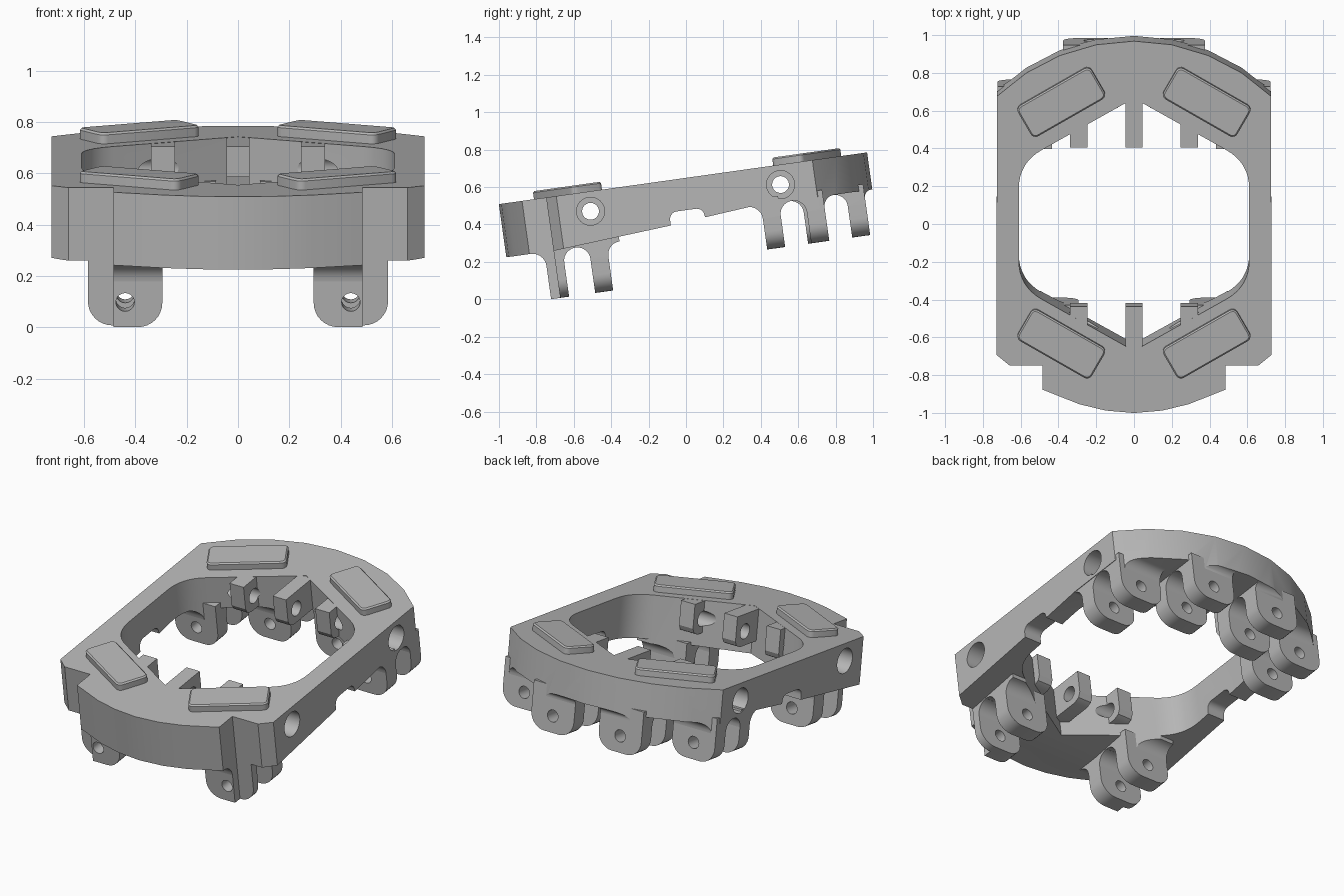
import bpy, bmesh, math
from math import sin, cos, pi, radians
from mathutils import Matrix

if "Cube" in bpy.data.objects:
    bpy.data.objects.remove(bpy.data.objects["Cube"], do_unlink=True)

TILT = radians(8)
TOP = 0.643

grey = bpy.data.materials.new("plain_grey")
grey.use_nodes = True
grey.diffuse_color = (0.47, 0.47, 0.47, 1)
grey.node_tree.nodes["Principled BSDF"].inputs["Base Color"].default_value = (0.47, 0.47, 0.47, 1)


def prism(name, pts, axis, lo, hi):
    """Extrude a 2D profile along x (y,z points), y (x,z points) or z (x,y points)."""
    place = {"x": lambda a, b, t: (t, a, b),
             "y": lambda a, b, t: (a, t, b),
             "z": lambda a, b, t: (a, b, t)}[axis]
    bm = bmesh.new()
    low = [bm.verts.new(place(a, b, lo)) for a, b in pts]
    high = [bm.verts.new(place(a, b, hi)) for a, b in pts]
    bm.faces.new(low)
    bm.faces.new(high)
    for i in range(len(pts)):
        j = (i + 1) % len(pts)
        bm.faces.new((low[i], low[j], high[j], high[i]))
    bmesh.ops.recalc_face_normals(bm, faces=bm.faces)
    mesh = bpy.data.meshes.new(name)
    bm.to_mesh(mesh)
    bm.free()
    mesh.materials.append(grey)
    obj = bpy.data.objects.new(name, mesh)
    bpy.context.collection.objects.link(obj)
    return obj


def combine(target, other, operation):
    """Apply a boolean and discard the second object."""
    mod = target.modifiers.new("cut", "BOOLEAN")
    mod.operation = operation
    mod.solver = "EXACT"
    mod.object = other
    bpy.context.view_layer.update()
    done = target.evaluated_get(bpy.context.evaluated_depsgraph_get())
    mesh = bpy.data.meshes.new_from_object(done)
    target.modifiers.clear()
    target.data = mesh
    bpy.data.objects.remove(other, do_unlink=True)


def arc(cx, cy, r, a0, a1, n=8):
    return [(cx + r * cos(radians(a0 + (a1 - a0) * i / n)),
             cy + r * sin(radians(a0 + (a1 - a0) * i / n))) for i in range(n + 1)]


def circle(cx, cy, r, n=28):
    return arc(cx, cy, r, 0, 360 - 360 / n, n - 1)


def mirrored(half):
    """Close a right-hand outline with its mirror image across x = 0."""
    return half + [(-x, y) for x, y in reversed(half) if x > 1e-6]


def corner(p, q, s, cut, n=8):
    """Round corner q between p and s with a quadratic curve."""
    def toward(a, b):
        d = math.dist(a, b)
        return [a[k] + (b[k] - a[k]) * cut / d for k in (0, 1)]
    a, b = toward(q, p), toward(q, s)
    return [tuple(a[k] * (1 - t) ** 2 + 2 * q[k] * t * (1 - t) + b[k] * t * t for k in (0, 1))
            for t in [i / n for i in range(n + 1)]]


# Ring plan: curved ends, stepped front shoulders, hexagonal opening
R = 1.04
half = [(0, -0.92), (0.15, -0.907), (0.29, -0.873), (0.485, -0.795), (0.485, -0.665),
        (0.66, -0.665), (0.727, -0.61)]
half += [(R * sin(radians(a)), 1.068 - R + R * cos(radians(a))) for a in (44.3, 33.3, 22.2, 11.1)]
half += [(0, 1.068)]
ring = prism("ring_plan", mirrored(half), "z", 0, TOP)
front, back = (0, -0.588), (0, 0.762)
fc, bc = (0.61, -0.243), (0.61, 0.417)
opening = [front] + corner(front, fc, bc, 0.14) + corner(fc, bc, back, 0.14) + [back]
combine(ring, prism("opening", mirrored(opening), "z", -0.5, 1), "DIFFERENCE")

# Side profile: tapering underside with a notch halfway along
ZF, ZB = 0.356, 0.443
side = [(-1.2, TOP + 0.1), (-1.2, ZF), (-0.65, ZF), (-0.025, 0.402)]
side += arc(0.015, 0.432, 0.04, 180, 90, 5) + arc(0.12, 0.432, 0.04, 90, 0, 5)
side += [(0.162, 0.42), (0.42, ZB), (1.2, ZB), (1.2, TOP + 0.1)]
frame = prism("frame", side, "x", -1, 1)

# Lug pairs: (centre x, near start, spacing, underside height, lug foot, outer fillet, inner fillet)
THICK, GAP, HALF = 0.097, 0.238, 0.145
pairs = [("front_tab", 0.44, -0.714, ZF, 0.101, 0.075, 0.07),
         ("back_corner_tab", 0.578, 0.467, ZB, 0.203, 0.075, 0.06),
         ("back_middle_tab", 0.23, 0.688, ZB, 0.203, 0.07, 0.038)]


def flare(y, z, r1, r2):
    """Root of a tab with concave fillets either side."""
    up = z + 0.03
    pts = [(y - r1, up)] + arc(y - r1, z - r1, r1, 90, 0, 7)
    pts += arc(y + THICK + r2, z - r2, r2, 180, 90, 7) + [(y + THICK + r2, up)]
    return pts


for name, cx, y0, z, foot, r1, r2 in pairs:
    for s in (-1, 1):
        for k in (0, 1):
            y = y0 + k * GAP
            ra, rb = (r1, 0.07) if k == 0 else (0.07, r2)
            root = prism("root", flare(y, z, ra, rb), "x", s * cx - HALF, s * cx + HALF)
            combine(frame, root, "UNION")
combine(frame, ring, "INTERSECT")

# Pin bores with wide counterbores on both flanks
PINS = [(-0.44, 0.537), (0.586, 0.537)]
for y, z in PINS:
    combine(frame, prism("bore", circle(y, z, 0.045), "x", -1, 1), "DIFFERENCE")
    for s in (-1, 1):
        wide = prism("counterbore", circle(y, z, 0.075), "x", *sorted((s * 0.6, s * 0.9)))
        combine(frame, wide, "DIFFERENCE")
parts = [frame]

# Hanging tabs with rounded feet and bolt holes
for name, cx, y0, z, foot, r1, r2 in pairs:
    for s, hand in ((-1, "right"), (1, "left")):
        x, r, up = s * cx, 0.095, z + 0.035
        shape = [(x - HALF, up)] + arc(x - HALF + r, foot + r, r, 180, 270)
        shape += arc(x + HALF - r, foot + r, r, 270, 360) + [(x + HALF, up)]
        for k in (0, 1):
            y = y0 + k * GAP
            tab = prism(f"{hand}_{name}_{k + 1}", shape, "y", y, y + THICK)
            if name == "front_tab" and k == 0:
                edge = sorted((s * 0.485, s * 0.8))
                step = [(edge[0], -0.8), (edge[1], -0.8), (edge[1], -0.665), (edge[0], -0.665)]
                combine(tab, prism("step", step, "z", -0.2, 1), "DIFFERENCE")
            hole = prism("hole", circle(x, foot + 0.098, 0.036, 20), "y", y - 0.1, y + 0.2)
            combine(tab, hole, "DIFFERENCE")
            parts.append(tab)

# Hinge fingers reaching into the opening
for (py, pz), d, end in ((PINS[0], -1, "front"), (PINS[1], 1, "back")):
    for label, lo, hi, depth in (("right", -0.34, -0.245, 0.07), ("middle", -0.045, 0.045, 0.2),
                                 ("left", 0.245, 0.34, 0.07)):
        tip, root = py - d * 0.088, py + d * depth
        low = pz - 0.085
        shape = [(root, TOP - 0.001), (tip, TOP - 0.001), (tip, low + 0.045),
                 (tip + d * 0.015, low + 0.015), (tip + d * 0.05, low), (root, low)]
        finger = prism(f"{end}_{label}_finger", shape, "x", lo, hi)
        combine(finger, prism("hole", circle(py, pz, 0.045), "x", lo - 0.1, hi + 0.1), "DIFFERENCE")
        parts.append(finger)

# Raised pads on the top face
L, W, C = 0.225, 0.095, 0.03
for sx, hand in ((-1, "right"), (1, "left")):
    for cy, d, end in ((-0.547, 1, "front"), (0.745, -1, "back")):
        shape = (arc(L - C, W - C, C, 0, 90, 4) + arc(C - L, W - C, C, 90, 180, 4)
                 + arc(C - L, C - W, C, 180, 270, 4) + arc(L - C, C - W, C, 270, 360, 4))
        pad = prism(f"{end}_{hand}_pad", shape, "z", -0.01, 0.043)
        bm = bmesh.new()
        bm.from_mesh(pad.data)
        rim = [e for e in bm.edges if all(v.co.z > 0.04 for v in e.verts)]
        bmesh.ops.bevel(bm, geom=rim, offset=0.008, segments=1, affect="EDGES")
        bm.transform(Matrix.Translation((sx * 0.385, cy, TOP)) @ Matrix.Rotation(sx * d * pi / 6, 4, "Z"))
        bm.to_mesh(pad.data)
        bm.free()
        parts.append(pad)

# Tilt everything and smooth the curved walls
bpy.ops.object.select_all(action="DESELECT")
for obj in parts:
    obj.rotation_euler.x = TILT
    obj.select_set(True)
bpy.context.view_layer.objects.active = frame
bpy.ops.object.shade_smooth_by_angle(angle=radians(25))
